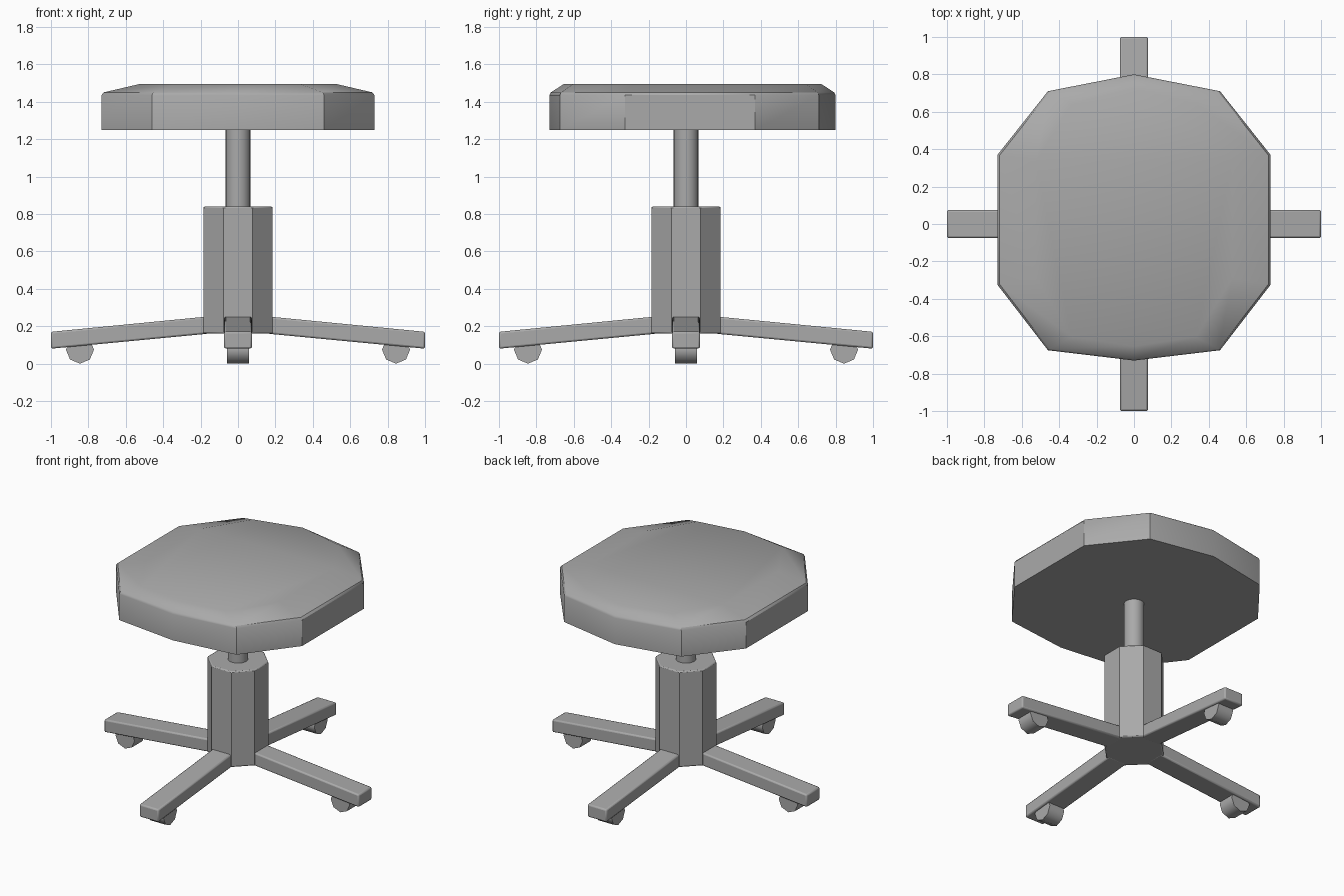
import bpy, math
from math import radians
from mathutils import Matrix

default = bpy.data.objects.get("Cube")
if default:
    bpy.data.objects.remove(default, do_unlink=True)

grey = bpy.data.materials.new("plain_grey")
grey.use_nodes = True
colour = (0.4, 0.4, 0.4, 1)
grey.diffuse_color = colour
grey.node_tree.nodes["Principled BSDF"].inputs["Base Color"].default_value = colour


def loft(name, rings, smooth_angle=35, bevel=0, turn=0):
    """Skin a stack of equal-length rings, cap both ends, turn about z."""
    n = len(rings[0])
    verts = [p for ring in rings for p in ring]
    faces = [tuple(reversed(range(n))), tuple(range(len(verts) - n, len(verts)))]
    for r in range(len(rings) - 1):
        for i in range(n):
            j = (i + 1) % n
            faces.append((r * n + i, r * n + j, r * n + n + j, r * n + n + i))
    mesh = bpy.data.meshes.new(name)
    mesh.from_pydata(verts, [], faces)
    mesh.transform(Matrix.Rotation(turn, 4, "Z"))
    mesh.materials.append(grey)
    obj = bpy.data.objects.new(name, mesh)
    bpy.context.collection.objects.link(obj)
    if bevel:
        mod = obj.modifiers.new("soft_edges", "BEVEL")
        mod.width, mod.segments = bevel, 2
        mod.limit_method = "ANGLE"
        mod.angle_limit = radians(60)
    bpy.ops.object.select_all(action="DESELECT")
    obj.select_set(True)
    bpy.context.view_layer.objects.active = obj
    bpy.ops.object.shade_smooth_by_angle(angle=radians(smooth_angle))
    return obj


def circle(sides, radius, z, phase=0):
    return [(radius * math.cos(math.tau * (i + phase) / sides),
             radius * math.sin(math.tau * (i + phase) / sides), z)
            for i in range(sides)]


# Seat cushion: ten-sided outline with a softened rim and sloping top
half = [(0, -0.73), (0.46, -0.675), (0.73, -0.325), (0.73, 0.37), (0.46, 0.71), (0, 0.8)]
outline = half + [(-x, y) for x, y in half[-2:0:-1]]


def seat_ring(sx, sy, z):
    return [(x * sx, 0.035 + (y - 0.035) * sy, z) for x, y in outline]


loft("seat", [seat_ring(1, 1, 1.25), seat_ring(1, 1, 1.435),
              seat_ring(0.985, 0.99, 1.45), seat_ring(0.72, 0.9, 1.495)])

# Round lift post and octagonal column
loft("post", [circle(24, 0.066, 0.8), circle(24, 0.066, 1.26)])
column_radius = 0.185 / math.cos(math.pi / 8)
loft("column", [circle(8, column_radius, 0.16, 0.5),
                circle(8, column_radius, 0.84, 0.5)], 30, 0.008)


# Four sloping legs, each with a caster rolling along its length
def leg_section(x, low, high, w=0.075):
    return [(x, -w, low), (x, w, low), (x, w, high), (x, -w, high)]


for k, side in enumerate(("left", "back", "right", "front")):
    turn = k * math.pi / 2
    loft(side + "_leg", [leg_section(0.16, 0.16, 0.252),
                         leg_section(1, 0.08, 0.17)], 30, 0.01, turn)
    # Swap axes so the caster's axle lies across the leg
    rings = [[(0.845 + a, w, 0.075 + b) for b, a, _ in circle(8, 0.075, 0)]
             for w in (-0.06, 0.06)]
    loft(side + "_caster", rings, 50, 0, turn)
